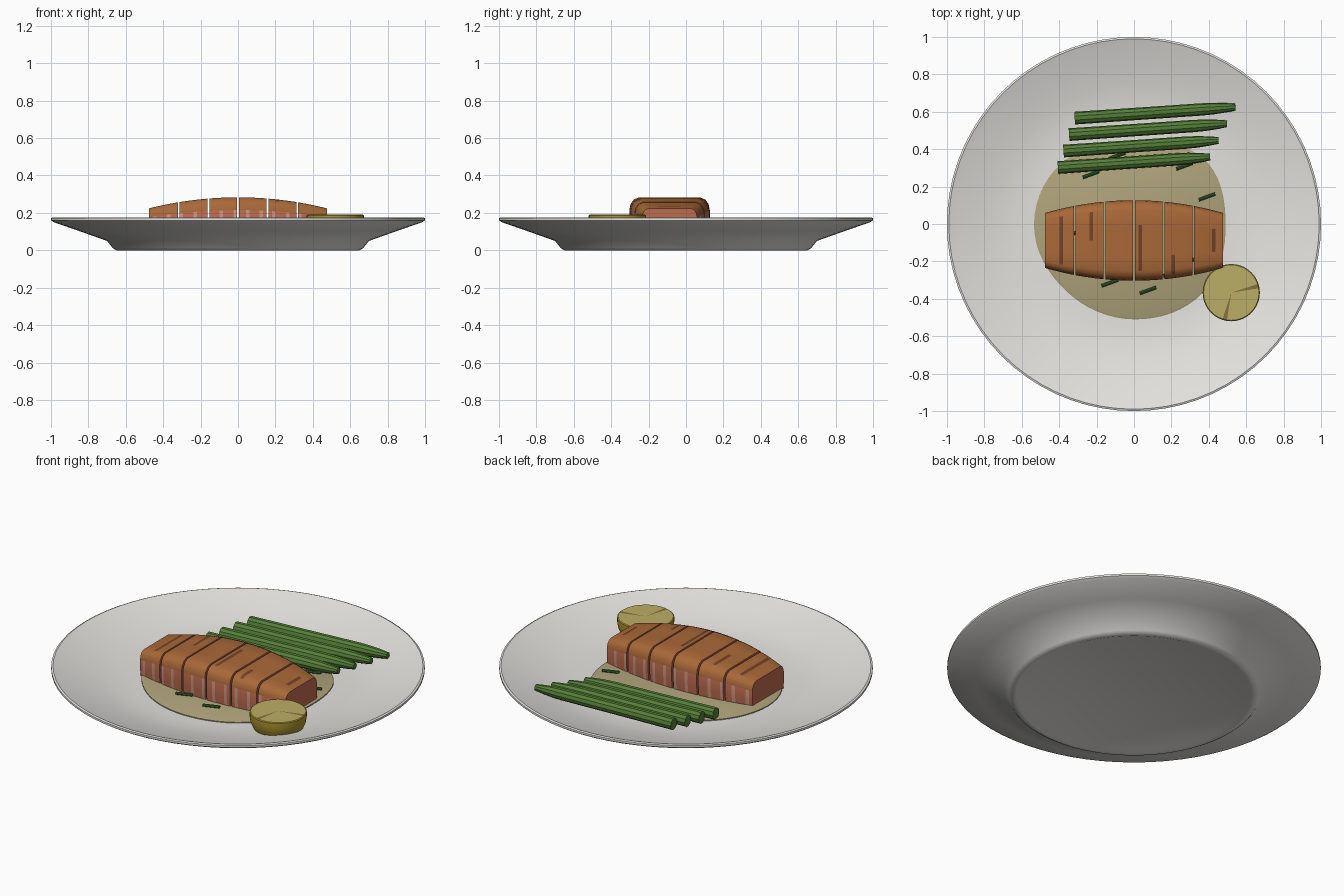
import bpy, bmesh, math
from mathutils import Vector

if "Cube" in bpy.data.objects:
    bpy.data.objects.remove(bpy.data.objects["Cube"])


def mat(name, rgb):
    m = bpy.data.materials.new(name)
    m.diffuse_color = (*rgb, 1)
    m.use_nodes = True
    m.node_tree.nodes["Principled BSDF"].inputs["Base Color"].default_value = m.diffuse_color
    return m


CERAMIC = mat("ceramic", (0.78, 0.77, 0.74))
CRUST = mat("crust", (0.40, 0.14, 0.04))
SEAR = mat("sear", (0.17, 0.055, 0.02))
FLESH = mat("flesh", (0.52, 0.15, 0.08))
FAT = mat("pale_flesh", (0.62, 0.30, 0.22))
GREEN = mat("green", (0.09, 0.21, 0.04))
HERB = mat("herb", (0.04, 0.13, 0.03))
SAUCE = mat("sauce", (0.43, 0.37, 0.20))
RIND = mat("rind", (0.42, 0.30, 0.03))
PULP = mat("pulp", (0.50, 0.42, 0.13))
CHAR = mat("char", (0.24, 0.17, 0.05))


def finish(name, bm, mats, angle=35):
    bmesh.ops.recalc_face_normals(bm, faces=bm.faces)
    me = bpy.data.meshes.new(name)
    bm.to_mesh(me)
    bm.free()
    ob = bpy.data.objects.new(name, me)
    bpy.context.collection.objects.link(ob)
    for m in mats:
        me.materials.append(m)
    bpy.ops.object.select_all(action='DESELECT')
    ob.select_set(True)
    bpy.context.view_layer.objects.active = ob
    bpy.ops.object.shade_smooth_by_angle(angle=math.radians(angle))
    return ob


def loft(bm, rings, pick=lambda i, j: 0, cap=0):
    """Skin closed rings of points and cap both ends."""
    vs = [[bm.verts.new(p) for p in r] for r in rings]
    n = len(vs[0])
    for i in range(len(vs) - 1):
        for j in range(n):
            k = (j + 1) % n
            f = bm.faces.new((vs[i][j], vs[i][k], vs[i + 1][k], vs[i + 1][j]))
            f.material_index = pick(i, j)
    for r in (vs[0], vs[-1]):
        bm.faces.new(r).material_index = cap


def circle(r, z, n, cx=0, cy=0):
    return [(cx + r * math.cos(2 * math.pi * k / n),
             cy + r * math.sin(2 * math.pi * k / n), z) for k in range(n)]


# Plate: recessed foot, flared underside, shallow bowl
profile = [(0.60, 0.012), (0.63, 0.0), (0.65, 0.0), (0.67, 0.012), (0.70, 0.05),
           (0.85, 0.103), (0.985, 0.15), (1.0, 0.16), (1.0, 0.172), (0.99, 0.176),
           (0.97, 0.169), (0.85, 0.133), (0.74, 0.104), (0.65, 0.088),
           (0.56, 0.081), (0.45, 0.08)]
bm = bmesh.new()
loft(bm, [circle(r, z, 72) for r, z in profile])
finish("plate", bm, [CERAMIC])

# Sauce pool: closed smooth outline from eight radii
radii = [0.49, 0.51, 0.41, 0.50, 0.535, 0.51, 0.51, 0.52]


def sauce_ring(scale, z):
    pts = []
    for k in range(64):
        i, t = divmod(k / 8, 1)
        a, b, c, d = (radii[(int(i) + o) % 8] for o in (-1, 0, 1, 2))
        r = b + 0.5 * t * (c - a + t * (2*a - 5*b + 4*c - d + t * (3*(b - c) + d - a)))
        ang = 2 * math.pi * k / 64
        pts.append((scale * r * math.cos(ang), scale * r * math.sin(ang), z))
    return pts


bm = bmesh.new()
loft(bm, [sauce_ring(1, 0.078), sauce_ring(1, 0.086), sauce_ring(0.98, 0.09)])
finish("sauce", bm, [SAUCE])

# Fillet slices: rounded section scaled along an arched, tapered body
section = [(-0.97, 0), (-1, 0.3), (-1, 0.66), (-0.97, 0.82), (-0.89, 0.94), (-0.76, 1),
           (-0.38, 1), (0, 1), (0.38, 1),
           (0.76, 1), (0.89, 0.94), (0.97, 0.82), (1, 0.66), (1, 0.3), (0.97, 0)]
COLS = 8
sear = {0: (4, range(5, 9)), 1: (4, range(7, 9)), 3: (1, range(5, 8)),
        4: (2, range(4, 6)), 5: (5, range(6, 8))}


def fillet_ring(x):
    half = 0.215 - 0.30 * x * x
    top = 0.283 - 0.26 * x * x
    return [(x, -0.088 + half * u, 0.082 + (top - 0.082) * v) for u, v in section]


for s in range(6):
    x0 = -0.475 + s * 0.95 / 6 + (0.005 if s else 0)
    x1 = -0.475 + (s + 1) * 0.95 / 6 - (0.005 if s < 5 else 0)

    def pick(i, j, s=s):
        if 2 <= j <= 11:
            col, span = sear.get(s, (-1, ()))
            return 1 if i == col and j in span else 0
        return 3 if (i + s) % 4 == 1 else 2

    bm = bmesh.new()
    loft(bm, [fillet_ring(x0 + (x1 - x0) * i / COLS) for i in range(COLS + 1)], pick, 2)
    finish(f"fillet_slice_{s + 1}", bm, [CRUST, SEAR, FLESH, FAT], 40)


def stalk(name, a, b, stations, material, n=10):
    a, b = Vector(a), Vector(b)
    d = (b - a).normalized()
    side = d.cross(Vector((0, 0, 1))).normalized()
    up = side.cross(d)
    bm = bmesh.new()
    rings = []
    for t, r in stations:
        rings.append([a.lerp(b, t) + r * (side * math.cos(2 * math.pi * k / n)
                                          + up * math.sin(2 * math.pi * k / n))
                      for k in range(n)])
    loft(bm, rings)
    finish(name, bm, [material])


# Green spears with tapered tips
for i in range(4):
    z = (0.119, 0.122, 0.128, 0.135)[i]
    stalk(f"spear_{i + 1}", (-0.407 + 0.03 * i, 0.302 + 0.088 * i, z),
          (0.407 + 0.045 * i, 0.358 + 0.089 * i, z + 0.003 * i),
          [(0, 0.034), (0.4, 0.033), (0.78, 0.033), (0.86, 0.031), (0.94, 0.025), (1, 0.018)],
          GREEN)

# Chopped herb pieces
herbs = [(-0.23, 0.265), (-0.09, 0.365), (0.27, 0.31), (0.39, 0.145), (-0.13, -0.315),
         (0.075, -0.355), (-0.32, -0.05), (0.2, -0.262), (0.32, -0.19)]
for i, (x, y) in enumerate(herbs):
    dx, dy = 0.044, 0.016
    stalk(f"herb_{i + 1}", (x - dx, y - dy, 0.095), (x + dx, y + dy, 0.095),
          [(0, 0.009), (1, 0.009)], HERB, 8)

# Citrus round with charred streaks on its cut face
bm = bmesh.new()
loft(bm, [circle(r, z, 40, 0.52, -0.367)
          for r, z in ((0.135, 0.10), (0.148, 0.13), (0.153, 0.16), (0.153, 0.186), (0.148, 0.19))])
bm.faces.ensure_lookup_table()
cut = max(bm.faces, key=lambda f: f.calc_center_median().z)
fan = bmesh.ops.poke(bm, faces=[cut])["faces"]
for f in fan:
    c = f.calc_center_median()
    ang = math.degrees(math.atan2(c.y + 0.367, c.x - 0.52))
    f.material_index = 2 if abs(ang - 13) < 4.5 or abs(ang + 103) < 4.5 else 1
finish("citrus_round", bm, [RIND, PULP, CHAR])
